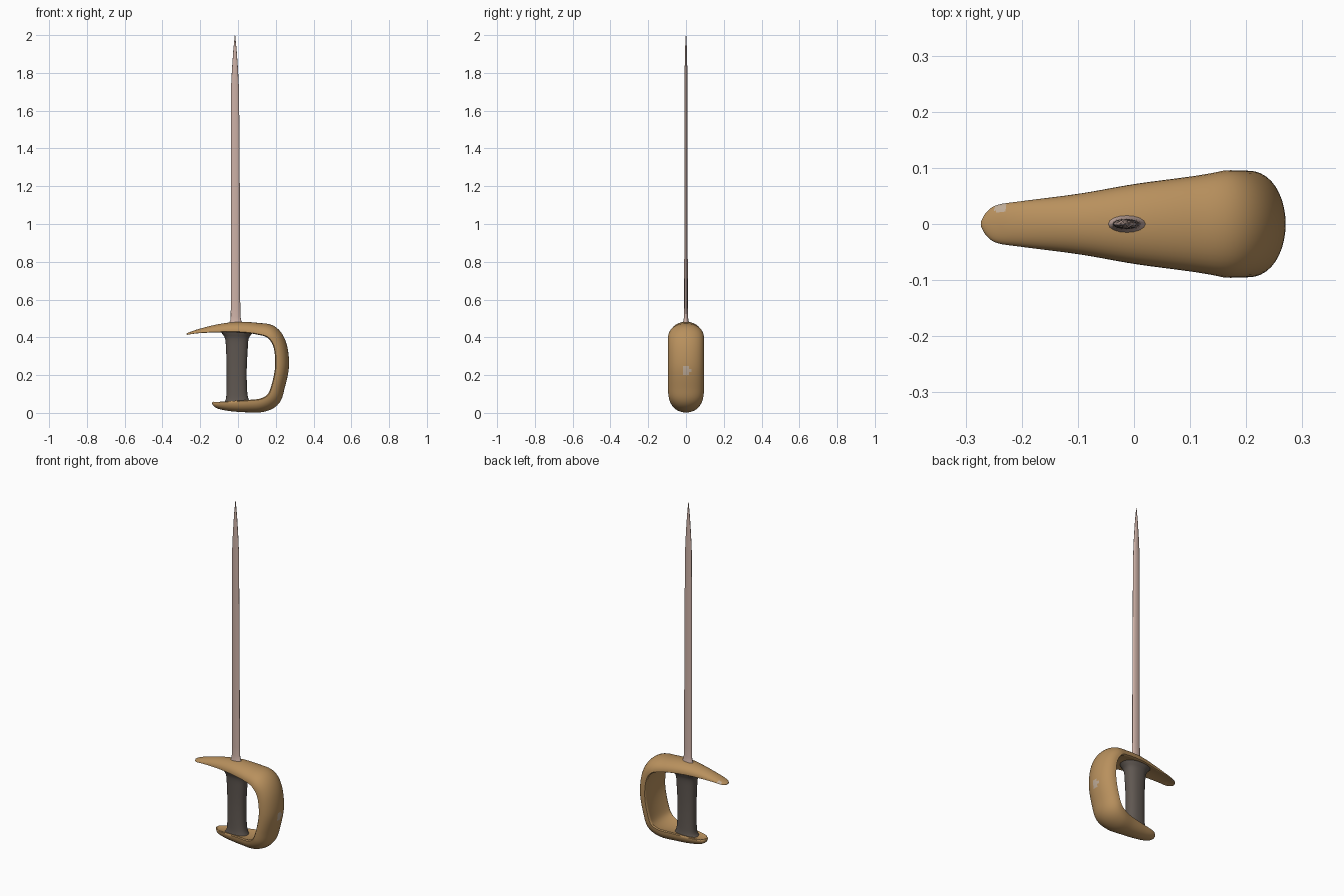
import bpy, bmesh, math
from mathutils import Vector

if "Cube" in bpy.data.objects:
    bpy.data.objects.remove(bpy.data.objects["Cube"])


def material(name, rgb):
    m = bpy.data.materials.new(name)
    m.diffuse_color = (*rgb, 1)
    m.use_nodes = True
    m.node_tree.nodes["Principled BSDF"].inputs["Base Color"].default_value = m.diffuse_color
    return m


brass = material("warm brass", (0.48, 0.28, 0.11))
steel = material("pinkish steel", (0.61, 0.44, 0.385))
leather = material("dark grip leather", (0.115, 0.096, 0.083))
worn = material("worn highlight", (0.52, 0.41, 0.31))


def loft(name, rings, mats, angle=50):
    """Skin closed rings of points into a capped smooth solid."""
    bm = bmesh.new()
    loops = [[bm.verts.new(p) for p in ring] for ring in rings]
    n = len(loops[0])
    for a, b in zip(loops, loops[1:]):
        for i in range(n):
            j = (i + 1) % n
            bm.faces.new((a[i], a[j], b[j], b[i]))
    bm.faces.new(loops[0])
    bm.faces.new(loops[-1])
    bmesh.ops.recalc_face_normals(bm, faces=bm.faces[:])
    me = bpy.data.meshes.new(name)
    bm.to_mesh(me)
    bm.free()
    ob = bpy.data.objects.new(name, me)
    bpy.context.collection.objects.link(ob)
    for m in mats:
        me.materials.append(m)
    bpy.ops.object.select_all(action='DESELECT')
    ob.select_set(True)
    bpy.context.view_layer.objects.active = ob
    bpy.ops.object.shade_smooth_by_angle(angle=math.radians(angle))
    return ob


def spline(rows, steps):
    """Catmull-Rom interpolation through rows of values."""
    rows = [Vector(r) for r in rows]
    out = []
    for i in range(len(rows) - 1):
        p0, p1, p2 = rows[max(i - 1, 0)], rows[i], rows[i + 1]
        p3 = rows[min(i + 2, len(rows) - 1)]
        for s in range(steps):
            t = s / steps
            out.append(0.5 * (2 * p1 + (p2 - p0) * t
                              + (2 * p0 - 5 * p1 + 4 * p2 - p3) * t ** 2
                              + (3 * p1 - p0 - 3 * p2 + p3) * t ** 3))
    return out + [rows[-1]]


def oval_stack(rows, sides, power):
    """Rings from rows of (centre x, z, half width x, half depth y)."""
    def sg(v):
        return math.copysign(abs(v) ** power, v)
    angles = [2 * math.pi * i / sides for i in range(sides)]
    return [[(cx + hx * sg(math.cos(a)), hy * sg(math.sin(a)), z) for a in angles]
            for cx, z, hx, hy in rows]


# Guard: one arched strip from pommel, round the knuckles, to the quillon tip
# (x, z, half thickness, half width)
guard_path = [
    (-0.135, 0.056, 0.005, 0.012), (-0.118, 0.044, 0.014, 0.032),
    (-0.09, 0.039, 0.021, 0.043), (-0.03, 0.036, 0.028, 0.053),
    (0.05, 0.036, 0.033, 0.066), (0.13, 0.042, 0.037, 0.084),
    (0.186, 0.074, 0.039, 0.093), (0.212, 0.14, 0.036, 0.095),
    (0.233, 0.25, 0.037, 0.095), (0.221, 0.36, 0.036, 0.095),
    (0.177, 0.426, 0.036, 0.095), (0.10, 0.446, 0.031, 0.084),
    (0.0, 0.454, 0.028, 0.071), (-0.1, 0.448, 0.022, 0.054),
    (-0.2, 0.434, 0.012, 0.041), (-0.245, 0.424, 0.007, 0.034),
    (-0.264, 0.419, 0.005, 0.021), (-0.272, 0.416, 0.003, 0.006)]
pts = spline(guard_path, 8)
# Crescent section: domed outside, slightly hollow inside
section = []
for i in range(21):
    a = math.pi * i / 20
    section.append((math.cos(a), -0.85 + 1.85 * math.sin(a) ** 0.9))
for i in range(1, 12):
    a = math.pi * i / 12
    section.append((-0.96 * math.cos(a), -1 + 0.3 * math.sin(a) ** 2))
rings = []
for i, p in enumerate(pts):
    d = pts[min(i + 1, len(pts) - 1)] - pts[max(i - 1, 0)]
    out = Vector((d[1], 0, -d[0])).normalized()
    rings.append([Vector((p[0], 0, p[1])) + out * (p[2] * v) + Vector((0, p[3] * u, 0))
                  for u, v in section])
guard = loft("hand_guard", rings, [brass, worn])
# Two small rubbed spots on knuckle bow and quillon
spots = [(Vector((0.27, 0.005, 0.225)), 0.023), (Vector((-0.24, 0.032, 0.43)), 0.013)]
for f in guard.data.polygons:
    if any((f.center - c).length < r for c, r in spots):
        f.material_index = 1

# Grip: oval handle flaring into the guard at both ends
grip_rows = spline([
    (-0.005, 0.05, 0.075, 0.048), (-0.004, 0.068, 0.062, 0.042),
    (-0.006, 0.11, 0.055, 0.039), (-0.007, 0.22, 0.053, 0.038),
    (-0.006, 0.33, 0.057, 0.041), (-0.006, 0.39, 0.062, 0.045),
    (-0.005, 0.418, 0.078, 0.054), (-0.005, 0.436, 0.095, 0.06)], 5)
loft("grip", oval_stack(grip_rows, 28, 0.85), [leather])

# Blade: slim lens section, flared root and long point
blade_rows = [
    (-0.012, 0.455, 0.042, 0.02), (-0.012, 0.478, 0.034, 0.0155),
    (-0.012, 0.49, 0.029, 0.013), (-0.013, 0.51, 0.026, 0.011),
    (-0.013, 0.56, 0.025, 0.0095), (-0.014, 1.1, 0.024, 0.009),
    (-0.015, 1.5, 0.0225, 0.0085), (-0.016, 1.72, 0.021, 0.008),
    (-0.016, 1.82, 0.016, 0.007), (-0.016, 1.92, 0.009, 0.005),
    (-0.016, 1.97, 0.004, 0.003), (-0.016, 2.0, 0.001, 0.001)]
loft("blade", oval_stack(blade_rows, 16, 1.0), [steel])
